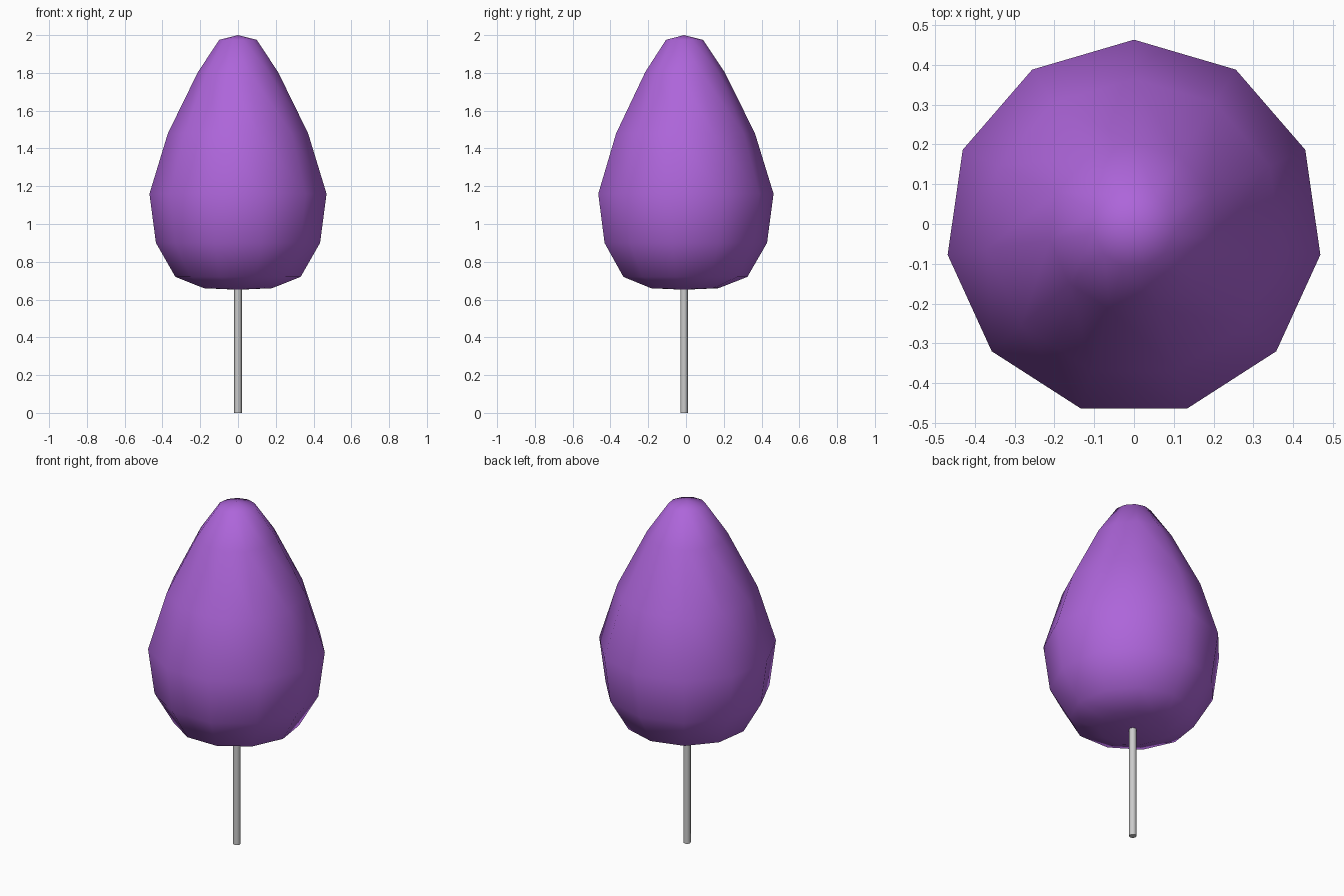
import bpy, bmesh, math

if "Cube" in bpy.data.objects:
    bpy.data.objects.remove(bpy.data.objects["Cube"])

SIDES = 11
CY = -0.01  # polygon centre, so the odd-sided bounds are centred on y = 0


def make_object(name, bm):
    bmesh.ops.recalc_face_normals(bm, faces=bm.faces[:])
    mesh = bpy.data.meshes.new(name)
    bm.to_mesh(mesh)
    bm.free()
    obj = bpy.data.objects.new(name, mesh)
    bpy.context.collection.objects.link(obj)
    return obj


def lathe(name, bottom, rings, top, sides):
    bm = bmesh.new()
    loops = []
    for r, z in rings:
        loops.append([bm.verts.new((r * math.sin(2 * math.pi * i / sides),
                                    CY + r * math.cos(2 * math.pi * i / sides), z))
                      for i in range(sides)])
    low, high = bm.verts.new((0, CY, bottom)), bm.verts.new((0, CY, top))
    for i in range(sides):
        j = (i + 1) % sides
        bm.faces.new((low, loops[0][j], loops[0][i]))
        bm.faces.new((high, loops[-1][i], loops[-1][j]))
        for a, b in zip(loops, loops[1:]):
            bm.faces.new((a[i], a[j], b[j], b[i]))
    return make_object(name, bm)


# Teardrop crown: (radius, height) of each ring from the bottom up
crown = lathe("tree_crown", 0.652,
              [(0.182, 0.66), (0.335, 0.72), (0.439, 0.90), (0.4736, 1.16),
               (0.375, 1.48), (0.214, 1.805), (0.1, 1.975)], 2.0, SIDES)
crown.data.polygons.foreach_set("use_smooth", [True] * len(crown.data.polygons))
purple = bpy.data.materials.new("purple")
purple.diffuse_color = (0.42, 0.13, 0.70, 1)
purple.use_nodes = True
purple.node_tree.nodes["Principled BSDF"].inputs["Base Color"].default_value = purple.diffuse_color
crown.data.materials.append(purple)

# Thin trunk
bpy.ops.mesh.primitive_cylinder_add(vertices=8, radius=0.02, depth=0.66,
                                    location=(0, CY, 0.33))
trunk = bpy.context.object
trunk.name = "trunk"
bpy.ops.object.shade_smooth_by_angle(angle=math.radians(50))
